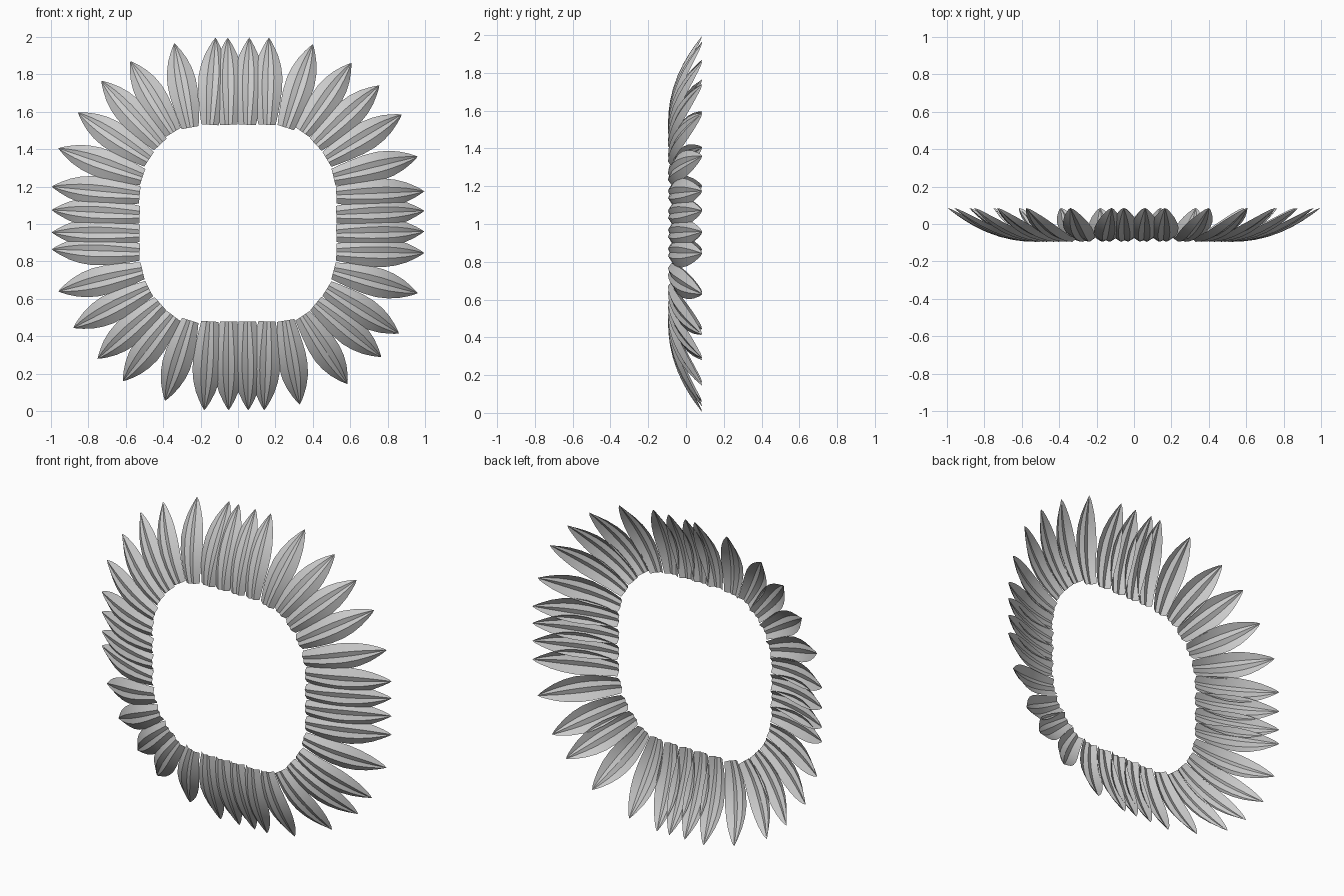
import bpy, bmesh
from mathutils import Vector

cube = bpy.data.objects.get("Cube")
if cube:
    bpy.data.objects.remove(cube, do_unlink=True)

grey = bpy.data.materials.new("petal_grey")
grey.use_nodes = True
colour = (0.6, 0.6, 0.6, 1)
grey.diffuse_color = colour
grey.node_tree.nodes["Principled BSDF"].inputs["Base Color"].default_value = colour

CENTRE = Vector((0, 0, 1))
# half width along the petal, from root to tip
OUTLINE = [(0, .046), (.12, .057), (.25, .067), (.4, .076), (.55, .077),
           (.68, .068), (.8, .051), (.9, .029), (.96, .013), (1, 0)]
# pleated section: position across, depth towards the back
PLEATS = [(-1, 1), (-.4, 0), (0, .4), (.4, 0), (1, 1)]


def make_petal(name, root, tip):
    """Pleated leaf that sweeps backwards from root to tip."""
    along = tip - root
    side = Vector((along.z, 0, -along.x)).normalized()
    bm = bmesh.new()
    rows = []
    for t, half in OUTLINE:
        depth = .026 * (half / .077) ** .6
        sweep = -.095 + .18 * t ** 2.1
        rows.append([bm.verts.new(CENTRE + root + along * t + side * (half * u)
                                  + Vector((0, sweep + depth * d, 0)))
                     for u, d in PLEATS])
    for low, high in zip(rows, rows[1:]):
        for j in range(len(PLEATS) - 1):
            bm.faces.new((low[j], low[j + 1], high[j + 1], high[j]))
    bmesh.ops.remove_doubles(bm, verts=bm.verts[:], dist=.0001)
    mesh = bpy.data.meshes.new(name)
    bm.to_mesh(mesh)
    bm.free()
    mesh.materials.append(grey)
    obj = bpy.data.objects.new(name, mesh)
    bpy.context.collection.objects.link(obj)
    obj.select_set(True)
    bpy.context.view_layer.objects.active = obj


def build_group(name, roots, tips):
    for i, (r, t) in enumerate(zip(roots, tips)):
        make_petal(f"{name}_petal_{i + 1}", Vector((r[0], 0, r[1])), Vector((t[0], 0, t[1])))


bpy.ops.object.select_all(action='DESELECT')

# straight runs of four petals on each side of the ring
STEPS = (-.15, -.05, .05, .155)
build_group("top", [(s, .53) for s in STEPS],
            [(s, .995) for s in (-.12, -.055, .06, .165)])
build_group("bottom", [(s, -.52) for s in STEPS],
            [(s, -.995) for s in (-.18, -.05, .055, .14)])
build_group("left", [(.525, s) for s in STEPS],
            [(.995, s) for s in (-.155, -.04, .07, .175)])
build_group("right", [(-.525, s) for s in STEPS],
            [(-.995, s) for s in (-.135, -.045, .075, .2)])

# fans of five petals round each corner
CORNER = [(.255, .515), (.345, .49), (.415, .425), (.475, .345), (.51, .25)]


def corner(sx, sz):
    return [(sx * x, sz * z) for x, z in CORNER]


build_group("upper_left", corner(1, 1),
            [(.4, .96), (.605, .86), (.755, .74), (.875, .585), (.96, .36)])
build_group("upper_right", corner(-1, 1),
            [(-.34, .965), (-.575, .87), (-.73, .765), (-.855, .595), (-.96, .405)])
build_group("lower_left", corner(1, -1),
            [(.33, -.965), (.585, -.855), (.765, -.71), (.86, -.585), (.96, -.37)])
build_group("lower_right", corner(-1, -1),
            [(-.39, -.945), (-.615, -.84), (-.75, -.72), (-.88, -.555), (-.96, -.36)])

bpy.ops.object.shade_smooth_by_angle(angle=.3)
